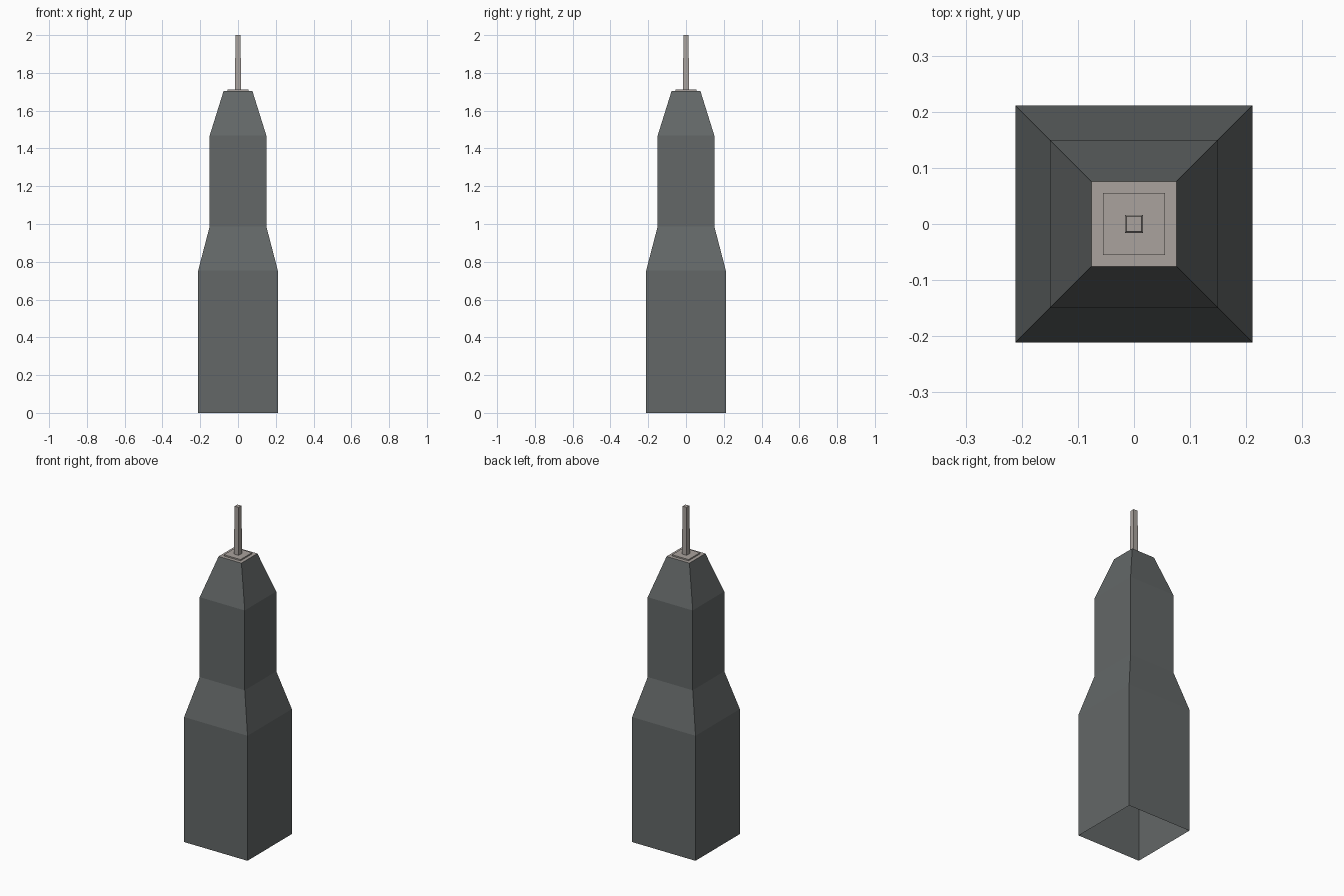
import bpy, bmesh

if "Cube" in bpy.data.objects:
    bpy.data.objects.remove(bpy.data.objects["Cube"])

def material(name, rgb):
    m = bpy.data.materials.new(name)
    m.diffuse_color = (*rgb, 1)
    m.use_nodes = True
    m.node_tree.nodes["Principled BSDF"].inputs["Base Color"].default_value = m.diffuse_color
    return m

wall = material("dark grey wall", (0.125, 0.137, 0.137))
stone = material("pale warm grey", (0.40, 0.365, 0.34))

def square_loft(name, profile, mats, cap_mat=0):
    """Stack square rings of (half width, z), close the top and leave the bottom open."""
    bm = bmesh.new()
    rings = [[bm.verts.new((sx * h, sy * h, z))
              for sx, sy in ((-1, -1), (1, -1), (1, 1), (-1, 1))]
             for h, z in profile]
    for a, b in zip(rings, rings[1:]):
        for i in range(4):
            j = (i + 1) % 4
            bm.faces.new((a[i], a[j], b[j], b[i]))
    bm.faces.new(rings[-1]).material_index = cap_mat
    me = bpy.data.meshes.new(name)
    bm.to_mesh(me)
    bm.free()
    for m in mats:
        me.materials.append(m)
    ob = bpy.data.objects.new(name, me)
    bpy.context.collection.objects.link(ob)
    return ob

# Tower shell: wide base, sloped setback, narrow shaft, sloped crown, pale flat roof
square_loft("tower_body",
            [(0.211, 0), (0.211, 0.753), (0.15, 0.987), (0.15, 1.468), (0.076, 1.705)],
            [wall, stone], cap_mat=1)
# Low plinth on the roof
square_loft("roof_plinth", [(0.055, 1.705), (0.055, 1.713)], [stone])
# Slightly tapered mast
square_loft("mast", [(0.016, 1.713), (0.0135, 2.0)], [stone])
